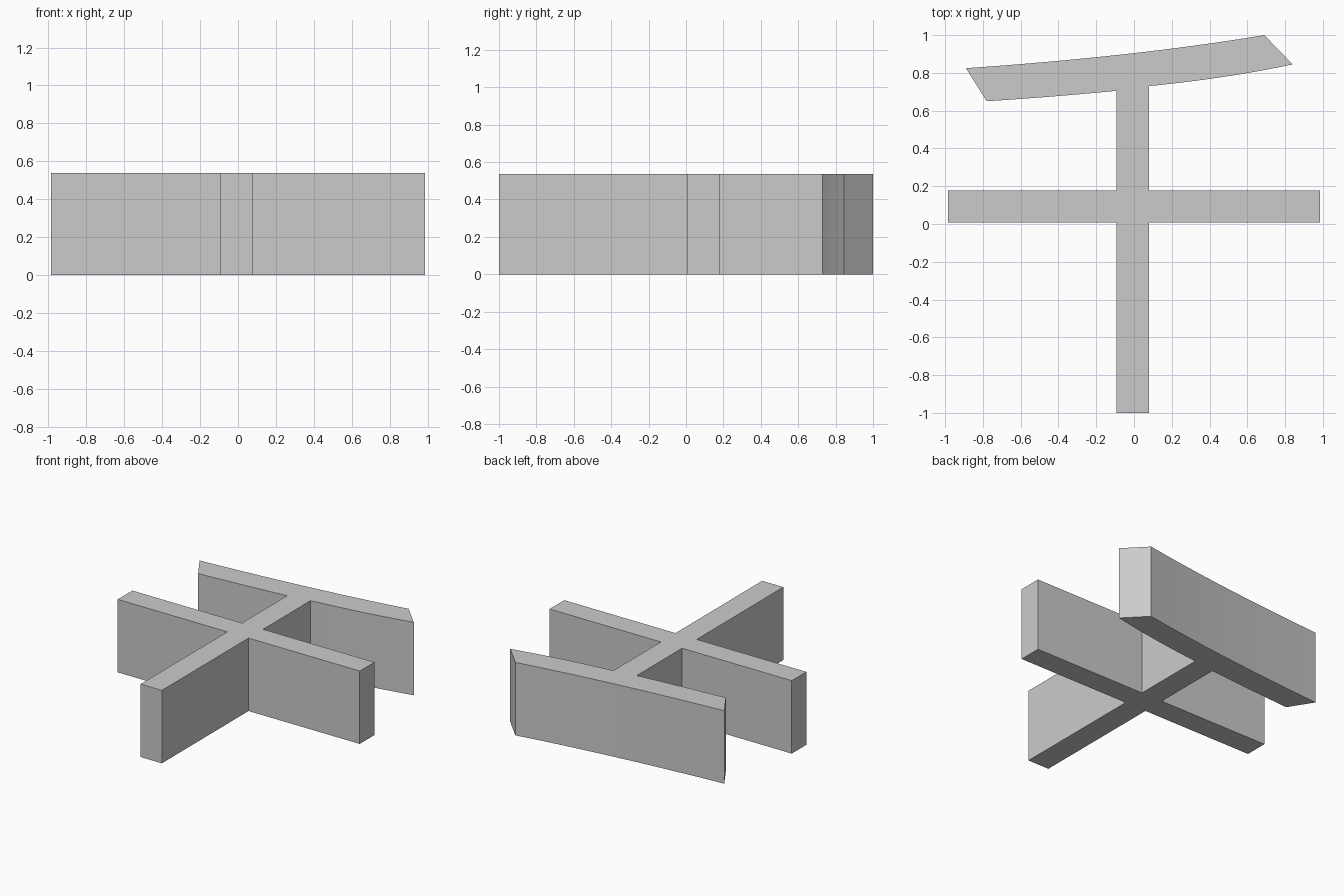
import bpy, bmesh
from mathutils import Vector

if "Cube" in bpy.data.objects:
    bpy.data.objects.remove(bpy.data.objects["Cube"])

HEIGHT = 0.537
POST_L, POST_R = -0.093, 0.08      # sides of the long post
BAR_X, BAR_LO, BAR_HI = 0.986, 0.008, 0.178   # level crossbar


def arc(start, control, end, steps=10):
    """Quadratic curve from start to end, both included."""
    a, c, b = Vector(start), Vector(control), Vector(end)
    pts = []
    for i in range(steps + 1):
        t = i / steps
        pts.append(a * (1 - t) ** 2 + c * 2 * t * (1 - t) + b * t * t)
    return pts


def extrude_outline(name, outline, height):
    """Closed plan outline raised into a solid."""
    bm = bmesh.new()
    base = bm.faces.new([bm.verts.new((p[0], p[1], 0)) for p in outline])
    result = bmesh.ops.extrude_face_region(bm, geom=[base], use_keep_orig=True)
    top = [g for g in result["geom"] if isinstance(g, bmesh.types.BMVert)]
    bmesh.ops.translate(bm, verts=top, vec=(0, 0, height))
    bmesh.ops.recalc_face_normals(bm, faces=bm.faces)
    mesh = bpy.data.meshes.new(name)
    bm.to_mesh(mesh)
    bm.free()
    obj = bpy.data.objects.new(name, mesh)
    bpy.context.collection.objects.link(obj)
    return obj


# Post foot and right half of the crossbar
outline = [(POST_L, -1), (POST_R, -1), (POST_R, BAR_LO), (BAR_X, BAR_LO),
           (BAR_X, BAR_HI), (POST_R, BAR_HI)]
# Slanted, slightly curved top bar with angled ends
outline += arc((POST_R, 0.73), (0.50, 0.772), (0.84, 0.845))
outline += arc((0.69, 1.0), (0.0, 0.8855), (-0.89, 0.825), 16)
outline += arc((-0.78, 0.65), (-0.42, 0.673), (POST_L, 0.705))
# Left half of the crossbar
outline += [(POST_L, BAR_HI), (-BAR_X, BAR_HI), (-BAR_X, BAR_LO), (POST_L, BAR_LO)]

extrude_outline("crossed_bars_block", outline, HEIGHT)
